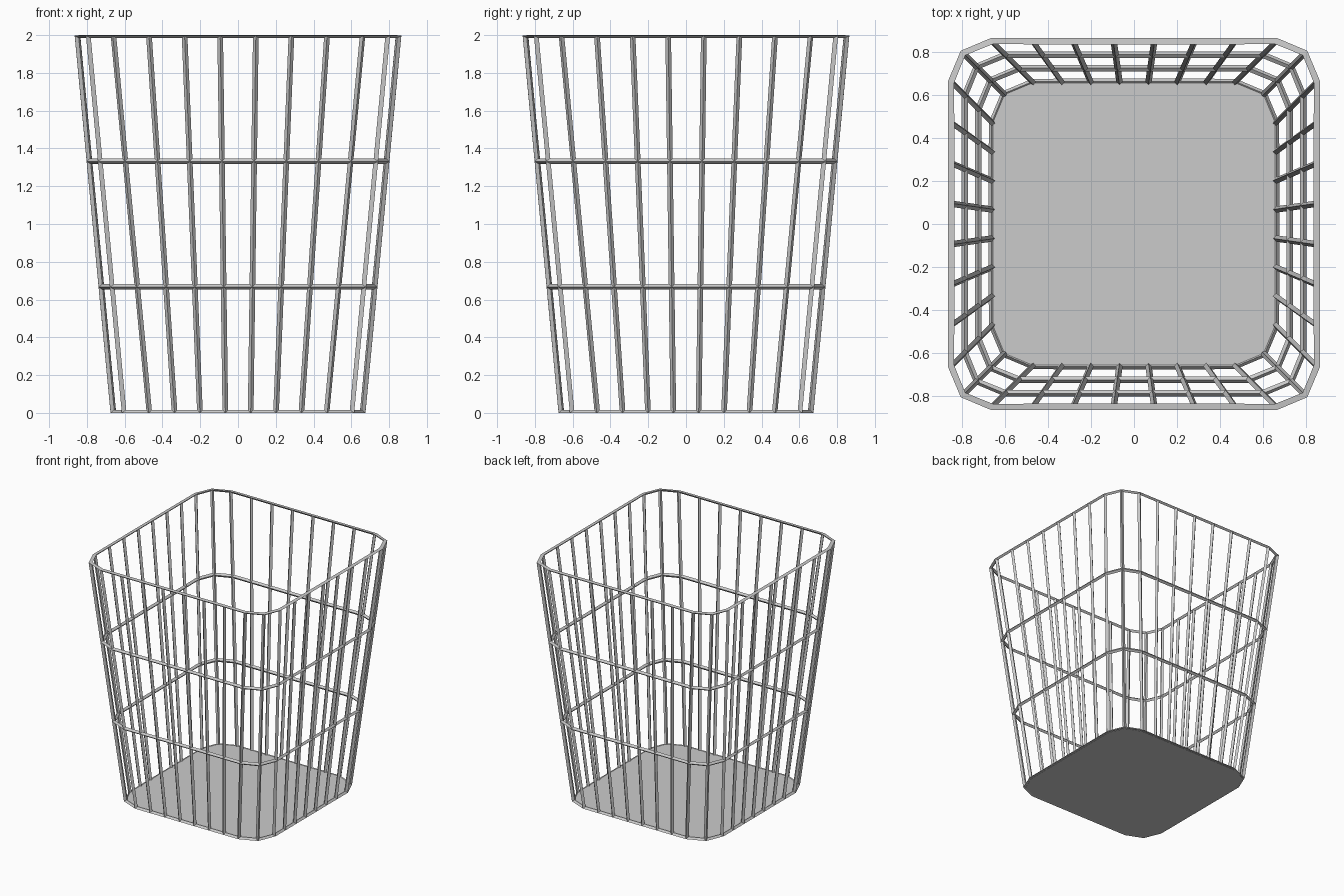
import bpy, bmesh, math
from mathutils import Vector, Matrix

if "Cube" in bpy.data.objects:
    bpy.data.objects.remove(bpy.data.objects["Cube"])

H = 0.015            # half thickness of the wire
R = 0.19             # corner radius
Z0, Z1 = 0.0014, 1.9986
ROWS, BARS = 3, 7    # cells up the wall, cells along each straight side


def outline(straight, z, radius=R, cells=BARS):
    """Rounded square: straight sides in equal cells, two-segment corners."""
    pts = []
    for k in range(4):
        rot = Matrix.Rotation(k * math.pi / 2, 3, 'Z')
        side = [Vector((-straight + 2 * straight * i / cells, -straight - radius, z))
                for i in range(cells + 1)]
        c = straight + radius * math.sqrt(0.5)
        side.append(Vector((c, -c, z)))
        pts += [rot @ p for p in side]
    return pts


def finish(bm, name):
    bmesh.ops.recalc_face_normals(bm, faces=bm.faces)
    me = bpy.data.meshes.new(name)
    bm.to_mesh(me)
    bm.free()
    ob = bpy.data.objects.new(name, me)
    bpy.context.collection.objects.link(ob)
    return ob


# Tapered wall skin that the wires follow
skin = bmesh.new()
rings = []
for j in range(ROWS + 1):
    t = j / ROWS
    rings.append([skin.verts.new(p)
                  for p in outline(0.47 + 0.19 * t, Z0 + (Z1 - Z0) * t)])
n = len(rings[0])
for j in range(ROWS):
    for i in range(n):
        k = (i + 1) % n
        skin.faces.new((rings[j][i], rings[j][k], rings[j + 1][k], rings[j + 1][i]))
skin.normal_update()

# Wire basket: diamond-section wires along every skin edge, flat rims
wire = bmesh.new()
outer = {v: wire.verts.new(v.co + v.normal * H) for v in skin.verts}
inner = {v: wire.verts.new(v.co - v.normal * H) for v in skin.verts}
for f in skin.faces:
    vs = list(f.verts)
    inset = []
    for a, v in enumerate(vs):
        d1 = (vs[(a + 1) % 4].co - v.co).normalized()
        d2 = (vs[a - 1].co - v.co).normalized()
        inset.append(wire.verts.new(v.co + (d1 + d2) * (H / d1.cross(d2).length)))
    for a in range(4):
        b = (a + 1) % 4
        wire.faces.new((outer[vs[a]], outer[vs[b]], inset[b], inset[a]))
        wire.faces.new((inner[vs[b]], inner[vs[a]], inset[a], inset[b]))
for e in skin.edges:
    if e.is_boundary:
        a, b = e.verts
        wire.faces.new((outer[a], outer[b], inner[b], inner[a]))
skin.free()
finish(wire, "wire_basket")

# Solid floor plate
plate = bmesh.new()
low = [plate.verts.new(p) for p in outline(0.47, 0.0, R - 0.004, 1)]
bottom = plate.faces.new(low)
ext = bmesh.ops.extrude_face_region(plate, geom=[bottom], use_keep_orig=True)
for v in ext["geom"]:
    if isinstance(v, bmesh.types.BMVert):
        v.co.z = 0.012
finish(plate, "floor_plate")
